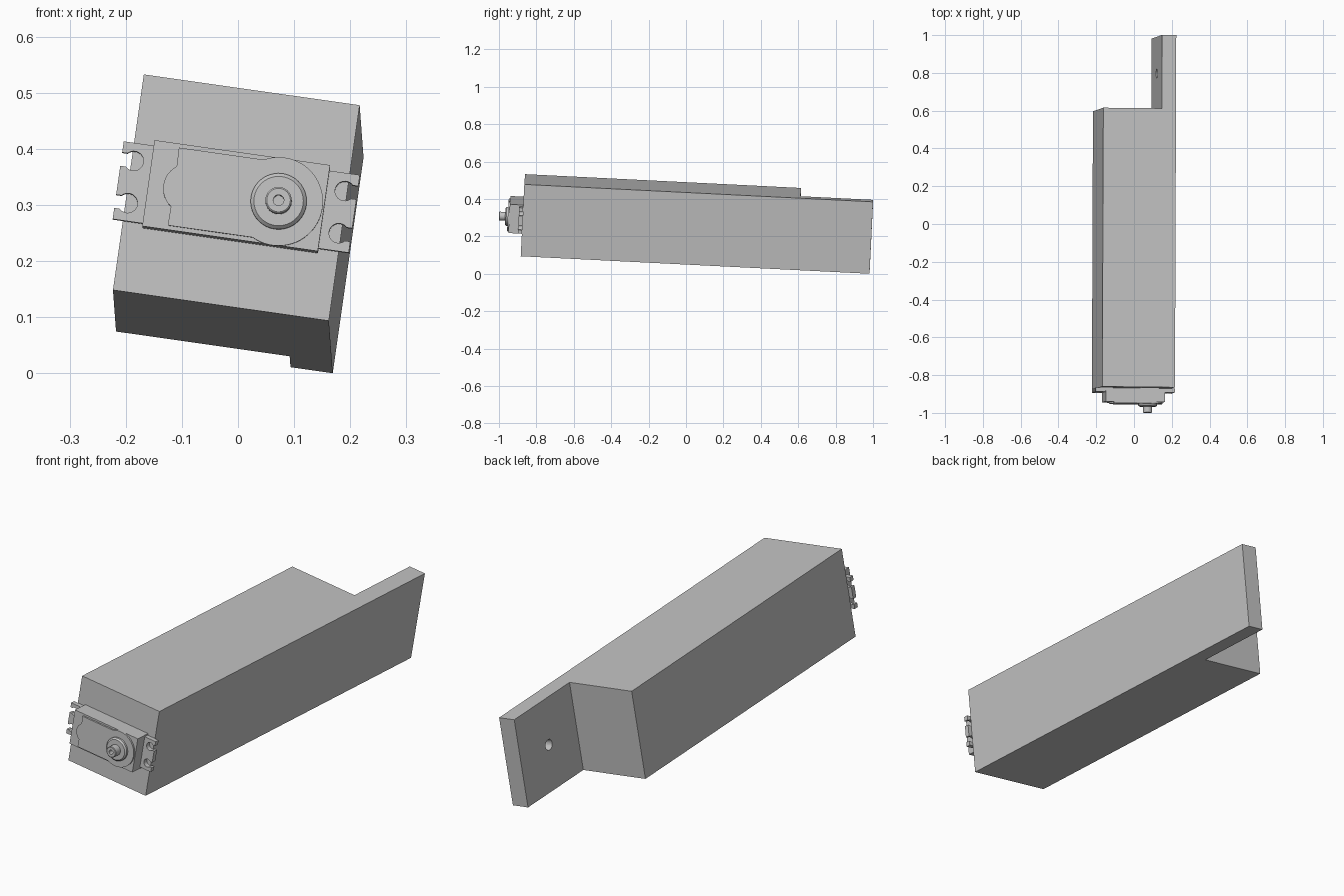
import bpy, bmesh
from math import sin, cos, pi, asin
from mathutils import Matrix, Vector

if "Cube" in bpy.data.objects:
    bpy.data.objects.remove(bpy.data.objects["Cube"])

grey = bpy.data.materials.new("plain_grey")
grey.use_nodes = True
grey.diffuse_color = (0.55, 0.55, 0.55, 1)
grey.node_tree.nodes["Principled BSDF"].inputs["Base Color"].default_value = (0.55, 0.55, 0.55, 1)

# Tilted frame: origin at the middle of the block's front face, y runs backwards
back = Vector((0.0037, 0.9987, -0.05)).normalized()
side = Vector((0.99, -0.0108, -0.1411))
side = (side - back * side.dot(back)).normalized()
up = side.cross(back)
FRAME = Matrix((side, back, up)).transposed().to_4x4()
FRAME.translation = (-0.003, -0.872, 0.313)


def finish(name, bm):
    bmesh.ops.remove_doubles(bm, verts=bm.verts, dist=1e-5)
    bmesh.ops.recalc_face_normals(bm, faces=bm.faces)
    mesh = bpy.data.meshes.new(name)
    bm.to_mesh(mesh)
    bm.free()
    mesh.transform(FRAME)
    mesh.materials.append(grey)
    obj = bpy.data.objects.new(name, mesh)
    bpy.context.collection.objects.link(obj)
    return obj


def prism(name, points, step):
    """Extrude a closed outline of 3D points by a vector."""
    bm = bmesh.new()
    face = bm.faces.new([bm.verts.new(p) for p in points])
    new = bmesh.ops.extrude_face_region(bm, geom=[face], use_keep_orig=True)["geom"]
    bmesh.ops.translate(bm, vec=step, verts=[v for v in new if isinstance(v, bmesh.types.BMVert)])
    return finish(name, bm)


def plate(name, outline, near, far):
    """Extrude an (x, z) outline forwards between two distances from the face."""
    return prism(name, [(x, -near, z) for x, z in outline], (0, near - far, 0))


def arc(cx, cz, r, start, end, n=16):
    return [(cx + r * cos(start + (end - start) * i / n),
             cz + r * sin(start + (end - start) * i / n)) for i in range(n + 1)]


def smooth(obj):
    bpy.ops.object.select_all(action='DESELECT')
    obj.select_set(True)
    bpy.context.view_layer.objects.active = obj
    bpy.ops.object.shade_smooth_by_angle(angle=0.5)


# Main block with the mounting tab running on behind it
H = 0.1943
tab_x, block_end, tab_end = H - 0.076, 1.478, 1.867
block = prism("block_with_tab",
              [(x, y, -H) for x, y in ((-H, 0), (H, 0), (H, tab_end), (tab_x, tab_end),
                                       (tab_x, block_end), (-H, block_end))], (0, 0, 2 * H))

# Blind screw hole in the inner side of the tab
hole = prism("tab_hole_cutter",
             [(tab_x - 0.02, y, z) for y, z in arc(1.672, 0, 0.023, 0, 2 * pi * 23 / 24, 23)],
             (0.07, 0, 0))
cut = block.modifiers.new("tab_hole", 'BOOLEAN')
cut.operation, cut.object, cut.solver = 'DIFFERENCE', hole, 'EXACT'
bpy.context.view_layer.objects.active = block
block.select_set(True)
bpy.ops.object.modifier_apply(modifier=cut.name)
bpy.data.objects.remove(hole)

# Servo case
BX, BZ = 0.158, 0.0775
plate("servo_case", [(-BX, -BZ), (BX, -BZ), (BX, BZ), (-BX, BZ)], -0.01, 0.072)

# Mounting ears, each with two keyhole slots open at the end
EX, EZ, slot, hole_r = 0.2125, 0.07, 0.012, 0.0175
a = asin(slot / hole_r)
for s, name in ((1, "left_ear"), (-1, "right_ear")):
    pts = [(BX - 0.01, -EZ), (EX, -EZ)]
    for cz in (-0.038, 0.038):
        pts += [(EX, cz - slot)] + arc(0.19, cz, hole_r, -a, a - 2 * pi) + [(EX, cz + slot)]
    pts += [(EX, EZ), (BX - 0.01, EZ)]
    smooth(plate(name, [(x * s, z) for x, z in pts], 0.0, 0.021))

# Raised lid: straight sides, round over the gear, a rounded lobe on the far end
GX, GR, LX, LZ = 0.0765, 0.079, -0.113, 0.07
b = asin(LZ / GR)
lid = [(LX, -LZ)] + arc(GX, 0, GR, b - pi, pi - b, 40) + [(LX, LZ)]
lobe_r, lobe_x = 0.044, LX + 0.026
c = asin(0.036 / lobe_r)
lid += arc(lobe_x, 0, lobe_r, pi - c, pi + c, 14)
smooth(plate("servo_lid", lid, 0.07, 0.08))

# Turned collar and output shaft with its screw hole
bm = bmesh.new()
profile = [(0.05, 0.078), (0.05, 0.088), (0.044, 0.094), (0.0235, 0.094),
           (0.0235, 0.125), (0.021, 0.127), (0.0095, 0.127), (0.0095, 0.1), (0, 0.1)]
verts = [bm.verts.new((GX + r, -d, 0)) for r, d in profile]
edges = [bm.edges.new(pair) for pair in zip(verts, verts[1:])]
bmesh.ops.spin(bm, geom=verts + edges, cent=(GX, 0, 0), axis=(0, 1, 0),
               angle=2 * pi, steps=40)
smooth(finish("output_shaft", bm))
